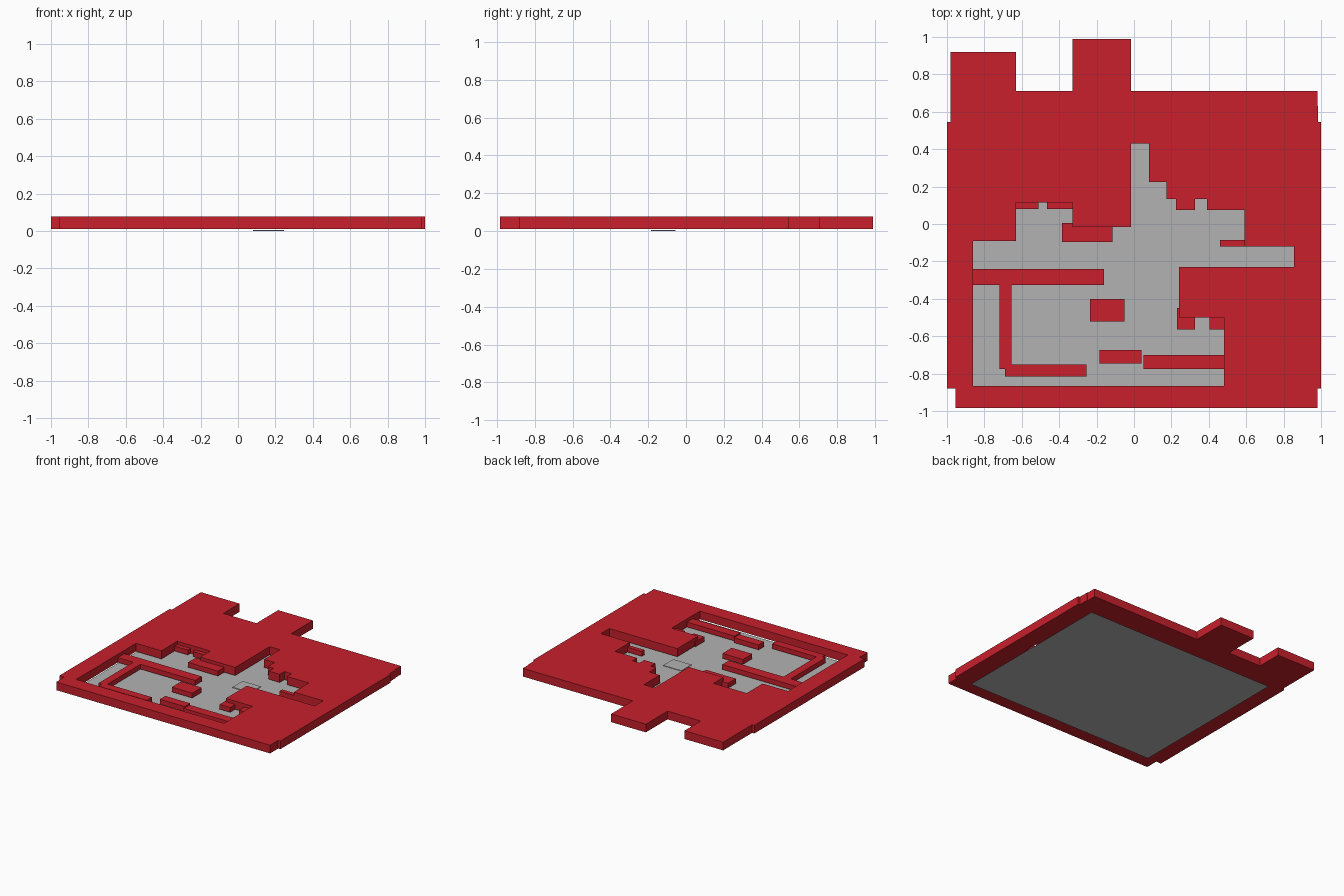
import bpy
import bmesh

cube = bpy.data.objects.get("Cube")
if cube:
    bpy.data.objects.remove(cube, do_unlink=True)

BASE, LOW, TOP = 0.01, 0.05, 0.077


def make_material(name, color):
    mat = bpy.data.materials.new(name)
    mat.use_nodes = True
    mat.diffuse_color = color
    mat.node_tree.nodes["Principled BSDF"].inputs["Base Color"].default_value = color
    return mat


red = make_material("wall red", (0.58, 0.0145, 0.025, 1))
grey = make_material("floor grey", (0.45, 0.45, 0.45, 1))


def right_angle_loop(steps):
    """Corners of a rectilinear outline whose steps alternate x, y, x, y."""
    corners = []
    for i in range(0, len(steps), 2):
        x, y = steps[i], steps[i + 1]
        corners.append((x, y))
        corners.append((steps[(i + 2) % len(steps)], y))
    return corners


def rectangle(x0, x1, y0, y1):
    return right_angle_loop([x0, y0, x1, y1])


def build(name, loops, bottom, top, material):
    """Fill the loops (inner ones become holes) and raise them to a solid."""
    bm = bmesh.new()
    for loop in loops:
        verts = [bm.verts.new((x, y, bottom)) for x, y in loop]
        for a, b in zip(verts, verts[1:] + verts[:1]):
            bm.edges.new((a, b))
    bmesh.ops.triangle_fill(bm, edges=bm.edges[:], use_beauty=True, normal=(0, 0, 1))
    if top > bottom:
        raised = bmesh.ops.extrude_face_region(bm, geom=bm.faces[:], use_keep_orig=True)
        moved = [g for g in raised["geom"] if isinstance(g, bmesh.types.BMVert)]
        bmesh.ops.translate(bm, verts=moved, vec=(0, 0, top - bottom))
        bmesh.ops.recalc_face_normals(bm, faces=bm.faces[:])
    mesh = bpy.data.meshes.new(name)
    bm.to_mesh(mesh)
    bm.free()
    mesh.materials.append(material)
    obj = bpy.data.objects.new(name, mesh)
    bpy.context.collection.objects.link(obj)
    return obj


# Main slab: outer rim with two rear tabs, and the room layout cut through it
outer_rim = right_angle_loop([
    -0.98, 0.92, -0.63, 0.71, -0.33, 0.99, -0.015, 0.71, 0.98, 0.63,
    0.985, 0.545, 1, -0.88, 0.98, -0.985, -0.955, -0.88, -1, 0.545])
room_opening = right_angle_loop([
    -0.86, -0.865, 0.48, -0.5, 0.24, -0.23, 0.855, -0.12, 0.59, 0.075,
    0.39, 0.135, 0.325, 0.075, 0.225, 0.135, 0.175, 0.225, 0.08, 0.43,
    -0.015, -0.015, -0.33, 0.115, -0.63, -0.09])
build("outer_slab", [outer_rim, room_opening], BASE, TOP, red)

# Floor sheet under the rooms, with a small marker tile
build("floor", [rectangle(-0.865, 0.857, -0.87, 0.53)], 0, 0, grey)
build("marker_tile", [rectangle(0.08, 0.245, -0.185, -0.055)], 0.001, 0.006, grey)

# Low inner walls standing in the opening
low_walls = {
    "long_wall": (-0.86, -0.16, -0.325, -0.24),
    "side_wall": (-0.72, -0.655, -0.775, -0.325),
    "corner_wall": (-0.69, -0.255, -0.815, -0.75),
    "centre_block": (-0.235, -0.05, -0.52, -0.4),
    "front_block": (-0.185, 0.04, -0.745, -0.675),
    "front_wall": (0.05, 0.48, -0.775, -0.7),
    "door_wall_a": (0.23, 0.325, -0.565, -0.5),
    "door_wall_b": (0.405, 0.48, -0.565, -0.5),
    "door_post": (0.23, 0.24, -0.5, -0.45),
    "middle_wall": (-0.385, -0.115, -0.095, -0.015),
    "middle_post": (-0.385, -0.33, -0.015, 0.005),
    "rear_wall_a": (-0.63, -0.51, 0.08, 0.115),
    "rear_wall_b": (-0.465, -0.33, 0.08, 0.115),
    "passage_wall": (0.46, 0.59, -0.12, -0.085),
}
for name, bounds in low_walls.items():
    build(name, [rectangle(*bounds)], BASE, LOW, red)
